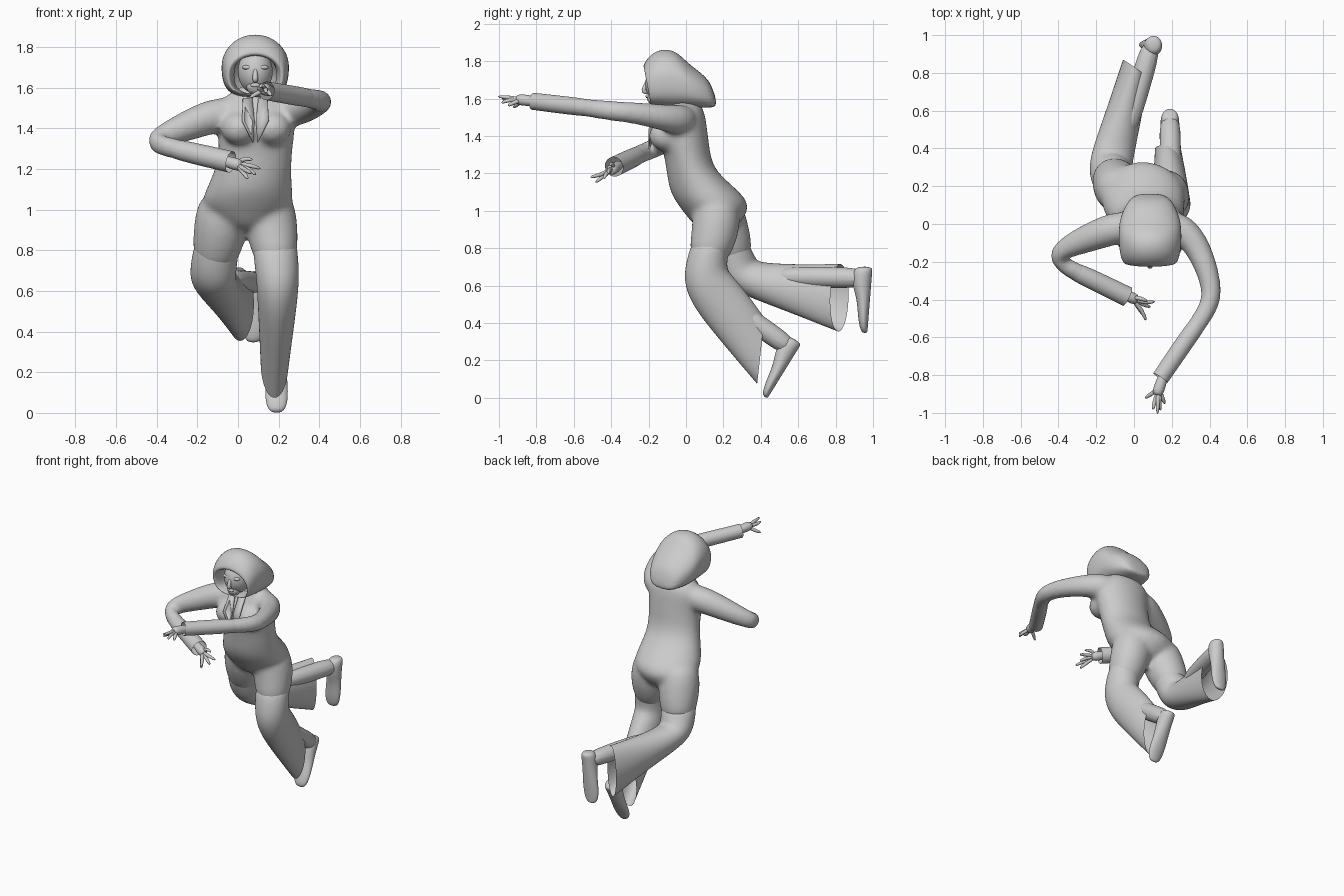
import bpy, bmesh
from math import sin, cos, pi, copysign
from mathutils import Vector as V

def loft(bm, sections, n=14, caps=(True, True), p=1.0):
    """Skin rings given as (centre, half-axis u, half-axis v); p < 1 squares the lower half."""
    def f(a, low):
        return copysign(abs(a) ** (p if low else 1), a)
    rings = []
    for c, u, v in sections:
        c, u, v = V(c), V(u), V(v)
        ring = []
        for i in range(n):
            a = 2 * pi * i / n
            low = sin(a) < -1e-6
            ring.append(bm.verts.new(c + u * f(cos(a), low) + v * f(sin(a), low)))
        rings.append(ring)
    for a, b in zip(rings, rings[1:]):
        for i in range(n):
            j = (i + 1) % n
            bm.faces.new((a[i], a[j], b[j], b[i]))
    if caps[0]:
        bm.faces.new(rings[0][::-1])
    if caps[1]:
        bm.faces.new(rings[-1])

def tube(bm, pts, radii, n=12, caps=(True, True)):
    pts = [V(q) for q in pts]
    u, secs = None, []
    for i, q in enumerate(pts):
        t = (pts[min(i + 1, len(pts) - 1)] - pts[max(i - 1, 0)]).normalized()
        u = t.orthogonal() if u is None else u - t * u.dot(t)
        u.normalize()
        secs.append((q, u * radii[i], t.cross(u) * radii[i]))
    loft(bm, secs, n, caps)

def ball(bm, c, r):
    res = bmesh.ops.create_uvsphere(bm, u_segments=20, v_segments=12, radius=1)
    for v in res['verts']:
        v.co = V((v.co.x * r[0], v.co.y * r[1], v.co.z * r[2])) + V(c)

def finish(bm, name, sub=2):
    bmesh.ops.recalc_face_normals(bm, faces=bm.faces)
    me = bpy.data.meshes.new(name)
    bm.to_mesh(me)
    bm.free()
    for f in me.polygons:
        f.use_smooth = True
    ob = bpy.data.objects.new(name, me)
    bpy.context.collection.objects.link(ob)
    if sub:
        m = ob.modifiers.new("round", 'SUBSURF')
        m.levels = m.render_levels = sub
    return ob

# Suit: torso, bust, upper arms and thighs fused into one skin
bm = bmesh.new()
torso = [  # z, centre x, front y, back y, half width
    (0.89, .05, .07, .25, .08), (0.96, .045, .01, .315, .18), (1.03, .045, -.045, .345, .235),
    (1.10, .055, -.09, .295, .215), (1.20, .075, -.105, .17, .19), (1.28, .085, -.115, .135, .185),
    (1.36, .09, -.14, .125, .19), (1.44, .09, -.15, .115, .195), (1.51, .085, -.13, .105, .20),
    (1.555, .085, -.10, .09, .155), (1.62, .085, -.11, .04, .06)]
loft(bm, [((x, (a + b) / 2, z), (w, 0, 0), (0, (b - a) / 2, 0)) for z, x, a, b, w in torso], 18)
for x in (.01, .17):
    ball(bm, (x, -.10, 1.40), (.095, .10, .085))
tube(bm, [(.02, -.01, 1.47), (-.1, -.02, 1.47), (-.22, -.065, 1.425), (-.34, -.115, 1.375),
          (-.418, -.168, 1.333), (-.37, -.225, 1.313), (-.22, -.295, 1.28), (-.12, -.335, 1.255)],
     [.08, .092, .082, .066, .056, .055, .05, .045])
tube(bm, [(.15, .0, 1.48), (.26, -.02, 1.485), (.345, -.13, 1.50), (.40, -.28, 1.525),
          (.415, -.39, 1.533), (.375, -.48, 1.545), (.24, -.665, 1.567)],
     [.08, .088, .072, .06, .056, .053, .046])
tube(bm, [(-.06, .16, 1.08), (-.075, .18, .98), (-.09, .21, .88), (-.11, .245, .78), (-.12, .26, .72)],
     [.11, .14, .137, .12, .09])
tube(bm, [(.155, .15, 1.08), (.155, .165, .98), (.17, .155, .88), (.185, .125, .78), (.19, .105, .72)],
     [.11, .137, .132, .115, .085])
suit = finish(bm, "suit")
m = suit.modifiers.new("fuse", 'REMESH')
m.mode, m.voxel_size, m.use_smooth_shade = 'VOXEL', .013, True
m = suit.modifiers.new("soften", 'SMOOTH')
m.factor, m.iterations = .5, 16

# Sleeve ends, open at the cuff
for name, pts, r in (("left_cuff", [(.375, -.48, 1.545), (.30, -.58, 1.557), (.14, -.815, 1.585)], (.045, .05, .047)),
                     ("right_cuff", [(-.37, -.225, 1.313), (-.25, -.28, 1.285), (-.035, -.385, 1.235)], (.045, .054, .055))):
    bm = bmesh.new()
    tube(bm, pts, r, 14, (True, False))
    finish(bm, name)

# Flared trouser legs, open at the hem
flares = {
    "left_trouser_leg": [((.175, .145, .88), (.11, 0, 0), (0, -.11, -.02)),
                         ((.188, .115, .76), (.112, 0, 0), (0, -.113, -.02)),
                         ((.195, .10, .66), (.107, 0, 0), (0, -.118, -.03)),
                         ((.195, .135, .58), (.102, 0, 0), (0, -.11, -.08)),
                         ((.19, .24, .45), (.09, 0, 0), (0, -.09, -.11)),
                         ((.18, .40, .25), (.07, 0, 0), (0, -.02, -.18))],
    "right_trouser_leg": [((-.095, .205, .88), (.11, 0, 0), (0, -.11, .02)),
                          ((-.115, .25, .76), (.117, 0, 0), (0, -.115, -.01)),
                          ((-.125, .285, .675), (.115, -.01, 0), (0, -.095, -.06)),
                          ((-.115, .36, .635), (.11, -.03, 0), (0, -.05, -.09)),
                          ((-.06, .55, .59), (.09, -.05, 0), (0, -.02, -.125)),
                          ((.01, .82, .535), (.07, -.05, 0), (0, -.005, -.185))]}
for name, secs in flares.items():
    bm = bmesh.new()
    loft(bm, secs, 16, (True, False))
    finish(bm, name)

# Shins and shoes
def foot(name, knee, ankle, heel, toe, normal):
    bm = bmesh.new()
    tube(bm, [knee, V(knee).lerp(V(ankle), .6), ankle], [.058, .058, .058])
    heel, toe, nrm = V(heel), V(toe), V(normal).normalized()
    secs = []
    for t, w, h in ((0, .035, .04), (.08, .052, .055), (.3, .052, .052), (.5, .054, .036),
                    (.75, .06, .03), (.93, .05, .022), (1, .025, .014)):
        secs.append((heel.lerp(toe, t) - nrm * h, (w, 0, 0), nrm * h))
    loft(bm, secs, 12)
    finish(bm, name)

foot("left_foot", (.195, .2, .52), (.19, .575, .255), (.19, .62, .29), (.19, .435, -.005), (0, .85, -.53))
foot("right_foot", (-.05, .45, .65), (.1, .975, .64), (.105, 1.0, .70), (.075, .97, .345), (0, 1, -.06))

# Hands: palm plus bent fingers
def hand(name, wrist, palm, fingers):
    bm = bmesh.new()
    w, q = V(wrist), V(palm)
    tube(bm, [w, w.lerp(q, .4), w.lerp(q, .8), q], [.028, .027, .034, .024])
    for f in fingers:
        tube(bm, [w.lerp(q, .75)] + f, [.013] * len(f) + [.008], 8)
    finish(bm, name, 1)

hand("left_hand", (.17, -.76, 1.58), (.12, -.91, 1.597),
     [[(.125, -.94, 1.605), (.125, -1.01, 1.612)], [(.135, -.95, 1.595), (.14, -.99, 1.575)],
      [(.105, -.95, 1.59), (.10, -.985, 1.60)], [(.15, -.92, 1.58), (.165, -.955, 1.56)],
      [(.09, -.90, 1.57), (.055, -.925, 1.55)]])
hand("right_hand", (-.1, -.35, 1.25), (.02, -.405, 1.215),
     [[(.06, -.42, 1.22), (.115, -.41, 1.20)], [(.055, -.43, 1.20), (.09, -.44, 1.17)],
      [(.045, -.46, 1.19), (.065, -.515, 1.18)], [(.03, -.45, 1.18), (.05, -.485, 1.15)],
      [(.03, -.39, 1.255), (.075, -.41, 1.245)]])

# Head with nose, chin, lips and brows
X = .085
bm = bmesh.new()
ball(bm, (X, -.125, 1.68), (.088, .095, .11))
ball(bm, (X, -.165, 1.605), (.045, .045, .04))
ball(bm, (X, -.205, 1.612), (.024, .012, .01))
for s in (-1, 1):
    ball(bm, (X + s * .036, -.194, 1.70), (.03, .018, .012))
tube(bm, [(X, -.205, 1.70), (X, -.22, 1.66), (X, -.232, 1.637), (X, -.20, 1.63)], [.01, .014, .017, .01], 8)
finish(bm, "head", 1)

# Hood: inner lining, rim, crown, sloping back
bm = bmesh.new()
hood = [(-.10, 1.57, 1.77, .105), (-.185, 1.57, 1.755, .115), (-.21, 1.565, 1.765, .13),
        (-.205, 1.56, 1.79, .145), (-.165, 1.555, 1.845, .16), (-.10, 1.55, 1.87, .168),
        (-.03, 1.55, 1.855, .168), (.03, 1.55, 1.79, .16), (.10, 1.55, 1.74, .13), (.155, 1.555, 1.685, .085)]
loft(bm, [((X, y, (a + b) / 2), (w, 0, 0), (0, -.02, (b - a) / 2)) for y, a, b, w in hood], 20, (False, True), .7)
finish(bm, "hood")

# Jacket lapels meeting over the chest
for s, side in ((1, "left"), (-1, "right")):
    bm = bmesh.new()
    pts = [(.015, -.135, 1.55), (.06, -.13, 1.55), (.065, -.20, 1.44), (.01, -.20, 1.33), (.003, -.18, 1.44)]
    bm.faces.new([bm.verts.new((X + s * x, y, z)) for x, y, z in pts])
    ob = finish(bm, side + "_lapel", 0)
    ob.modifiers.new("thickness", 'SOLIDIFY').thickness = .008
